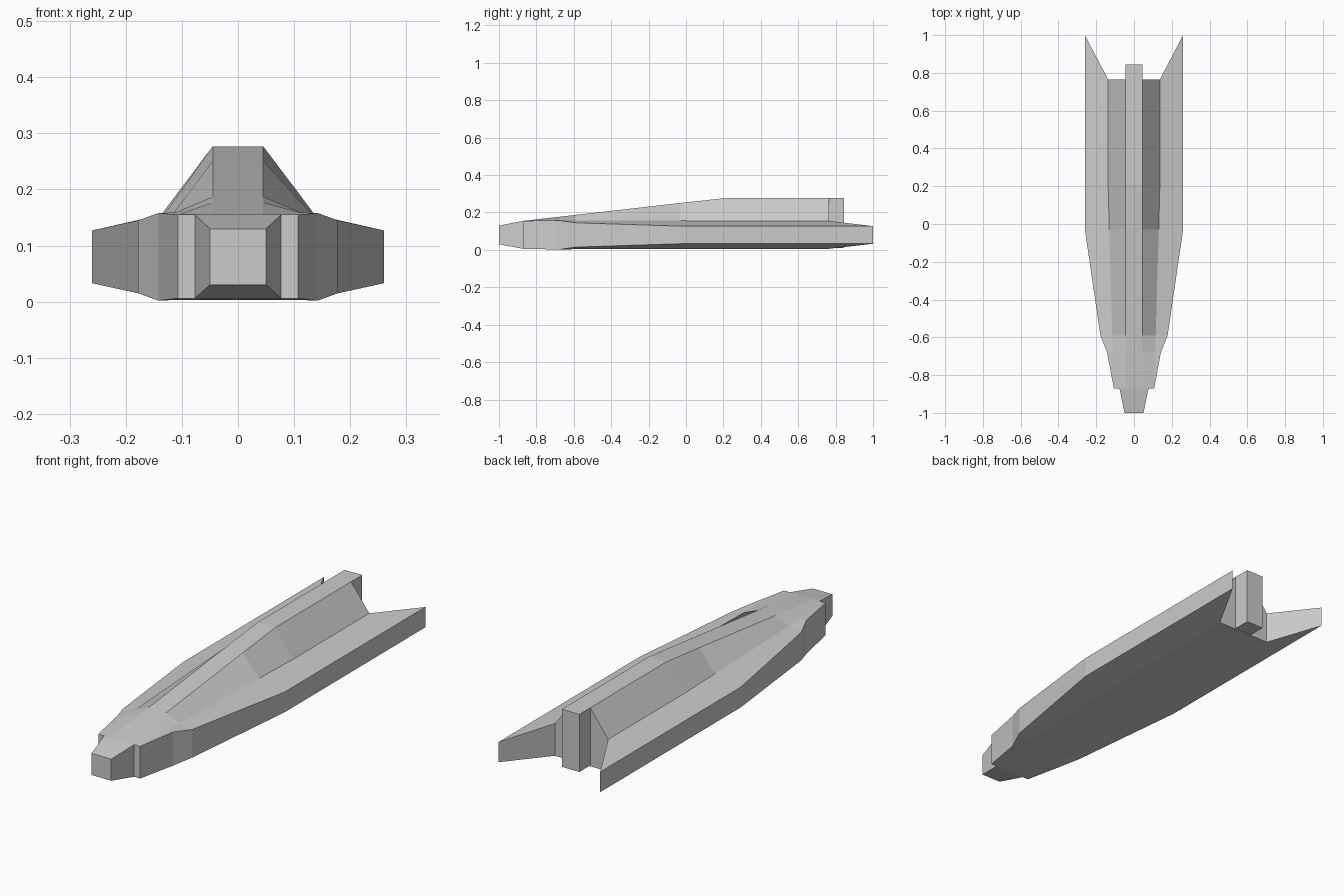
import bpy, bmesh

if "Cube" in bpy.data.objects:
    bpy.data.objects.remove(bpy.data.objects["Cube"])

def finish(bm, name):
    bmesh.ops.remove_doubles(bm, verts=bm.verts[:], dist=1e-5)
    bmesh.ops.recalc_face_normals(bm, faces=bm.faces[:])
    me = bpy.data.meshes.new(name)
    bm.to_mesh(me)
    bm.free()
    ob = bpy.data.objects.new(name, me)
    bpy.context.collection.objects.link(ob)
    return ob

def loft(bm, rings):
    """Join rings of points with quads; return the vertex rings."""
    vr = [[bm.verts.new(p) for p in r] for r in rings]
    n = len(vr[0])
    for a, b in zip(vr, vr[1:]):
        for i in range(n):
            j = (i + 1) % n
            bm.faces.new((a[i], a[j], b[j], b[i]))
    return vr

def box_ring(y, hw, z0, z1):
    return [(-hw, y, z0), (hw, y, z0), (hw, y, z1), (-hw, y, z1)]

# Hull: y, spine height, flank foot x and z, side edge x, edge top and bottom z, foot bottom z
sections = [
    (-0.87, 0.155, 0.107, 0.155, 0.107, 0.155, 0.006, 0.006),
    (-0.68, 0.177, 0.112, 0.159, 0.142, 0.158, 0.002, 0.003),
    (-0.59, 0.187, 0.115, 0.158, 0.178, 0.145, 0.015, 0.004),
    (-0.03, 0.251, 0.131, 0.156, 0.26, 0.127, 0.033, 0.005),
    (0.21, 0.277, 0.137, 0.155, 0.26, 0.127, 0.033, 0.006),
    (0.765, 0.277, 0.137, 0.155, 0.26, 0.127, 0.033, 0.006),
]
rings = []
for y, top, fx, fz, ex, et, eb, fb in sections:
    half = [(0.045, top), (fx, fz), (ex, et), (ex, eb), (fx, fb)]
    rings.append([(x, y, z) for x, z in half] + [(-x, y, z) for x, z in half[::-1]])
bm = bmesh.new()
vr = loft(bm, rings)
bm.faces.new(vr[0])
r = vr[-1]
bm.faces.new((r[0], r[1], r[4], r[5], r[8], r[9]))
# Swept rear points on both sides
for s, (a, b, c, d) in ((1, (1, 2, 3, 4)), (-1, (8, 7, 6, 5))):
    t = bm.verts.new((0.26 * s, 1.0, 0.127))
    u = bm.verts.new((0.26 * s, 1.0, 0.033))
    bm.faces.new((r[a], r[b], t))
    bm.faces.new((r[b], r[c], u, t))
    bm.faces.new((r[c], r[d], u))
    bm.faces.new((r[a], t, u, r[d]))
finish(bm, "hull")

# Tapered nose block
bm = bmesh.new()
vr = loft(bm, [box_ring(-1.0, 0.05, 0.03, 0.13), box_ring(-0.87, 0.077, 0.006, 0.155)])
bm.faces.new(vr[0])
bm.faces.new(vr[1])
finish(bm, "nose")

# Upright block at the stern
bm = bmesh.new()
vr = loft(bm, [box_ring(0.765, 0.045, 0.01, 0.277), box_ring(0.845, 0.045, 0.01, 0.277)])
bm.faces.new(vr[0])
bm.faces.new(vr[1])
finish(bm, "stern_block")
